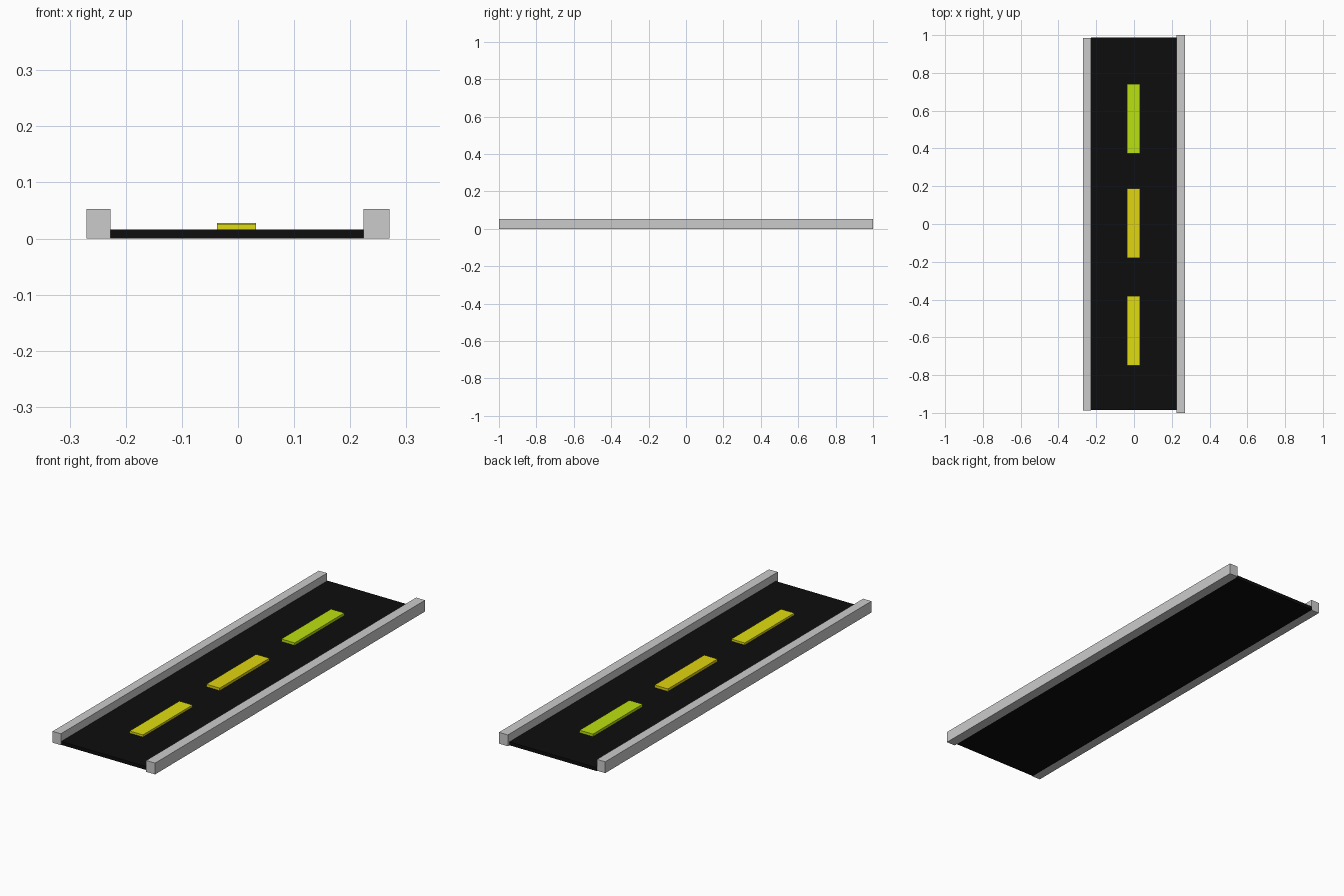
import bpy

if "Cube" in bpy.data.objects:
    bpy.data.objects.remove(bpy.data.objects["Cube"])


def material(name, rgb):
    m = bpy.data.materials.new(name)
    m.diffuse_color = (*rgb, 1)
    m.use_nodes = True
    m.node_tree.nodes["Principled BSDF"].inputs["Base Color"].default_value = m.diffuse_color
    return m


def box(name, x, y, z, mat):
    """Box from (min, max) ranges on each axis."""
    bpy.ops.mesh.primitive_cube_add(size=1, location=[(a + b) / 2 for a, b in (x, y, z)])
    ob = bpy.context.object
    ob.name = name
    ob.scale = [b - a for a, b in (x, y, z)]
    bpy.ops.object.transform_apply(location=False, rotation=False, scale=True)
    if mat:
        ob.data.materials.append(mat)
    return ob


asphalt = material("asphalt", (0.004, 0.004, 0.004))
yellow = material("yellow_paint", (0.75, 0.72, 0.005))
amber = material("amber_paint", (0.75, 0.66, 0.005))
lime = material("lime_paint", (0.5, 0.75, 0.005))

# Road slab
box("road", (-0.227, 0.224), (-0.985, 0.988), (0.0, 0.016), asphalt)

# Kerbs along both sides, the left one slightly shorter
box("left_kerb", (-0.270, -0.227), (-0.988, 0.984), (0.0, 0.053), None)
box("right_kerb", (0.224, 0.270), (-1.0, 1.0), (0.0, 0.053), None)

# Dashed centre line
dashes = [("front", -0.566, yellow, 0.026), ("middle", 0.003, amber, 0.028),
          ("rear", 0.558, lime, 0.028)]
for label, y, mat, top in dashes:
    box(label + "_lane_dash", (-0.037, 0.032), (y - 0.184, y + 0.184), (0.015, top), mat)
